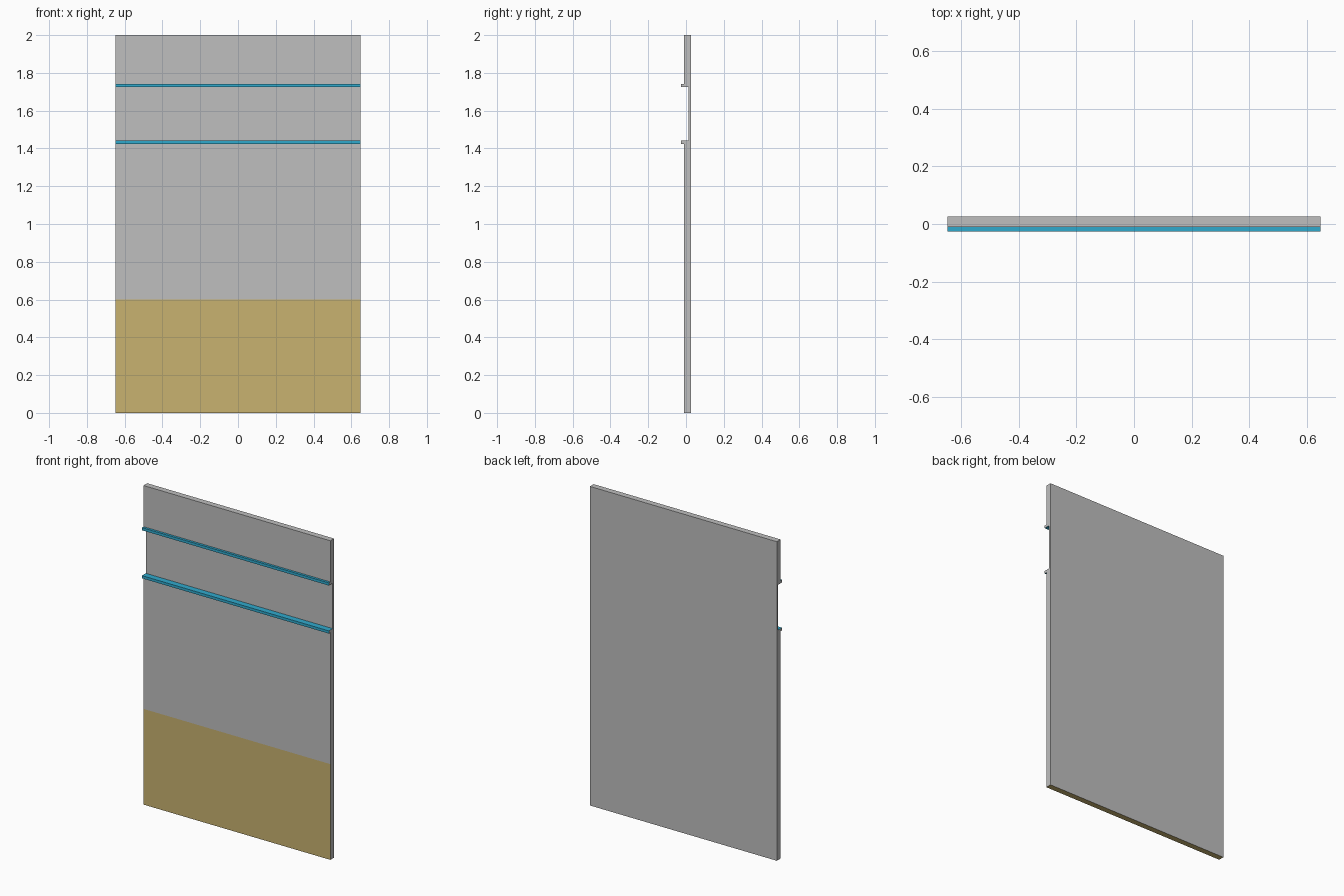
import bpy
import bmesh

cube = bpy.data.objects.get("Cube")
if cube:
    bpy.data.objects.remove(cube, do_unlink=True)


def make_material(name, rgb):
    mat = bpy.data.materials.new(name)
    mat.use_nodes = True
    mat.diffuse_color = (*rgb, 1)
    mat.node_tree.nodes["Principled BSDF"].inputs["Base Color"].default_value = (*rgb, 1)
    return mat


GREY, BLUE, TAN = range(3)
materials = [
    make_material("light_grey", (0.52, 0.52, 0.52)),
    make_material("trim_blue", (0.03, 0.40, 0.61)),
    make_material("base_tan", (0.578, 0.445, 0.162)),
]

HALF_WIDTH = 0.648
BACK, RECESS, FRONT, LIP = 0.026, 0.012, -0.011, -0.026

# Side profile as (y, z, colour of the face running to the next point)
profile = [
    (BACK, 0, TAN),          # underside
    (FRONT, 0, TAN),         # lower front band
    (FRONT, 0.6, GREY),      # main front
    (FRONT, 1.424, BLUE),    # lower ledge
    (LIP, 1.424, BLUE),
    (LIP, 1.441, BLUE),
    (RECESS, 1.441, GREY),   # recessed channel
    (RECESS, 1.725, BLUE),   # upper ledge
    (LIP, 1.725, BLUE),
    (LIP, 1.742, BLUE),
    (FRONT, 1.742, GREY),    # upper front
    (FRONT, 2, GREY),        # top
    (BACK, 2, GREY),         # back
]

# Wall panel: the profile run along x, with plain grey ends
bm = bmesh.new()
left, right = [[bm.verts.new((x, y, z)) for y, z, _ in profile]
               for x in (HALF_WIDTH, -HALF_WIDTH)]
for i, (_, _, colour) in enumerate(profile):
    j = (i + 1) % len(profile)
    face = bm.faces.new((left[i], left[j], right[j], right[i]))
    face.material_index = colour
bm.faces.new(left)
bm.faces.new(right)
bmesh.ops.recalc_face_normals(bm, faces=bm.faces[:])

mesh = bpy.data.meshes.new("wall_panel")
bm.to_mesh(mesh)
bm.free()
for mat in materials:
    mesh.materials.append(mat)
bpy.context.collection.objects.link(bpy.data.objects.new("wall_panel", mesh))
